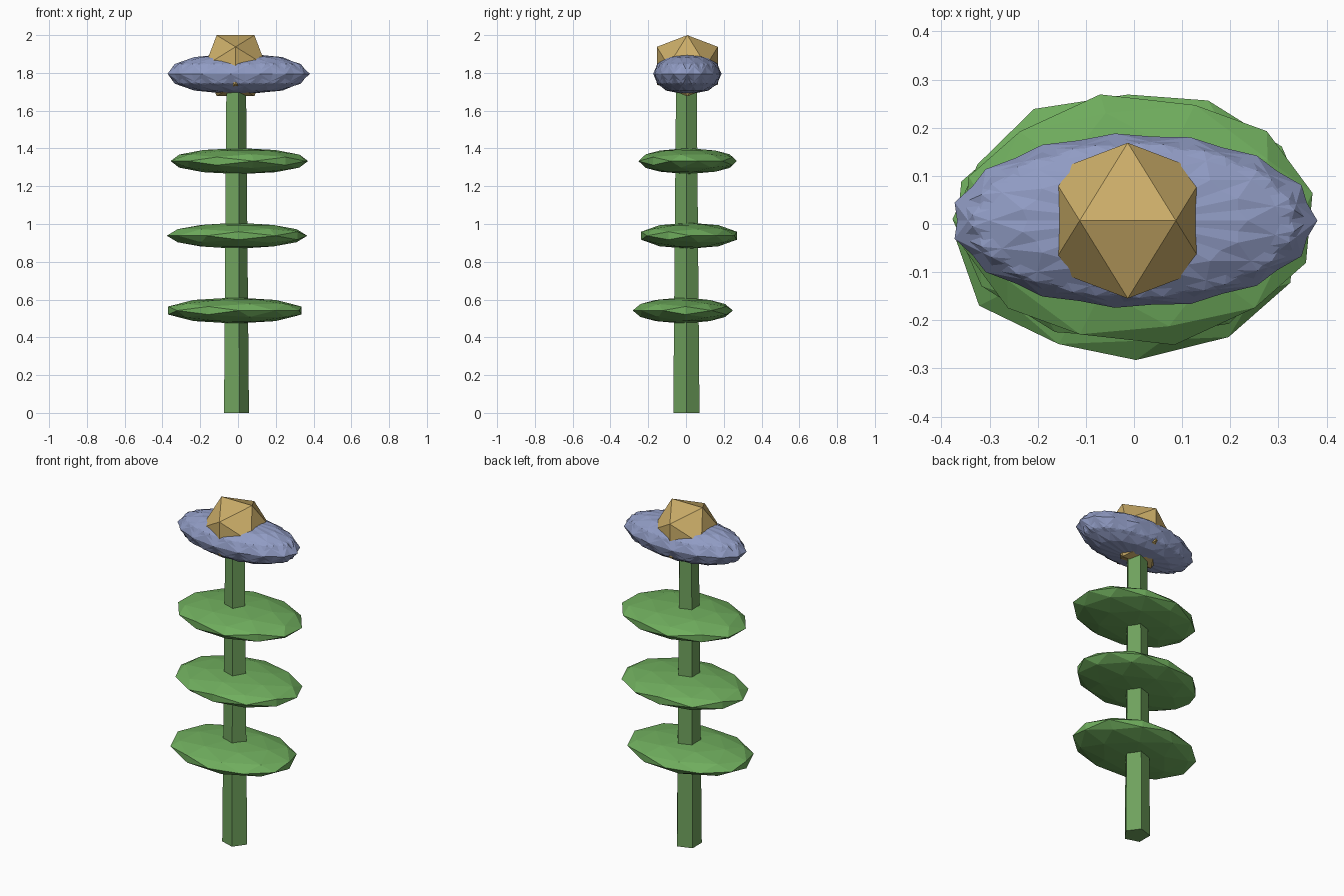
import bpy, bmesh
from math import radians, cos, sin
from mathutils import Matrix

if "Cube" in bpy.data.objects:
    bpy.data.objects.remove(bpy.data.objects["Cube"])

def material(name, rgb):
    m = bpy.data.materials.new(name)
    m.diffuse_color = (*rgb, 1)
    m.use_nodes = True
    m.node_tree.nodes["Principled BSDF"].inputs["Base Color"].default_value = m.diffuse_color
    return m

stem_green = material("stem_green", (0.16, 0.36, 0.11))
leaf_green = material("leaf_green", (0.16, 0.42, 0.11))
petal_blue = material("petal_blue", (0.28, 0.33, 0.55))
heart_gold = material("heart_gold", (0.60, 0.42, 0.14))

def add_ball(bm, subdivisions, matrix):
    # icosphere turned so that an edge lies on top, along x
    upright = Matrix.Rotation(radians(-31.717), 4, 'Y')
    bmesh.ops.create_icosphere(bm, subdivisions=subdivisions, radius=1,
                               matrix=matrix @ upright)

def finish(bm, name, mat):
    me = bpy.data.meshes.new(name)
    bm.to_mesh(me)
    bm.free()
    me.materials.append(mat)
    ob = bpy.data.objects.new(name, me)
    bpy.context.collection.objects.link(ob)
    return ob

def place(centre, scale, turn=0):
    return (Matrix.Translation(centre) @ Matrix.Diagonal((*scale, 1))
            @ Matrix.Rotation(radians(turn), 4, 'Z'))

# five-sided tapering stem, corner towards +x
bpy.ops.mesh.primitive_cone_add(vertices=5, radius1=0.073, radius2=0.057, depth=1.8,
                                location=(-0.015, 0.002, 0.9), rotation=(0, 0, radians(-90)))
stem = bpy.context.object
stem.name = "stem"
stem.data.materials.append(stem_green)

# three flat leaf discs, each turned differently
leaves = [((-0.017, -0.017, 0.542), -55),
          ((-0.005, 0.016, 0.938), 33),
          ((0.007, 0.009, 1.333), 12)]
for i, (centre, turn) in enumerate(leaves):
    bm = bmesh.new()
    add_ball(bm, 2, place(centre, (0.372, 0.266, 0.069), turn))
    finish(bm, f"leaf_{i + 1}", leaf_green)

# ring of overlapping petals, squashed into an oval
COUNT, OUT, SIZE = 15, 0.2, 0.8
for i in range(COUNT):
    turn = 360 / COUNT * i
    a = radians(turn)
    centre = (0.381 * OUT * cos(a), 0.007 + 0.182 * OUT * sin(a), 1.795)
    bm = bmesh.new()
    add_ball(bm, 2, place(centre, (0.381 * SIZE, 0.182 * SIZE, 0.104), turn))
    finish(bm, f"petal_{i + 1}", petal_blue)

# golden flower heart
bm = bmesh.new()
add_ball(bm, 1, place((-0.013, 0.007, 1.838), (0.19, 0.19, 0.19)))
finish(bm, "flower_heart", heart_gold)
